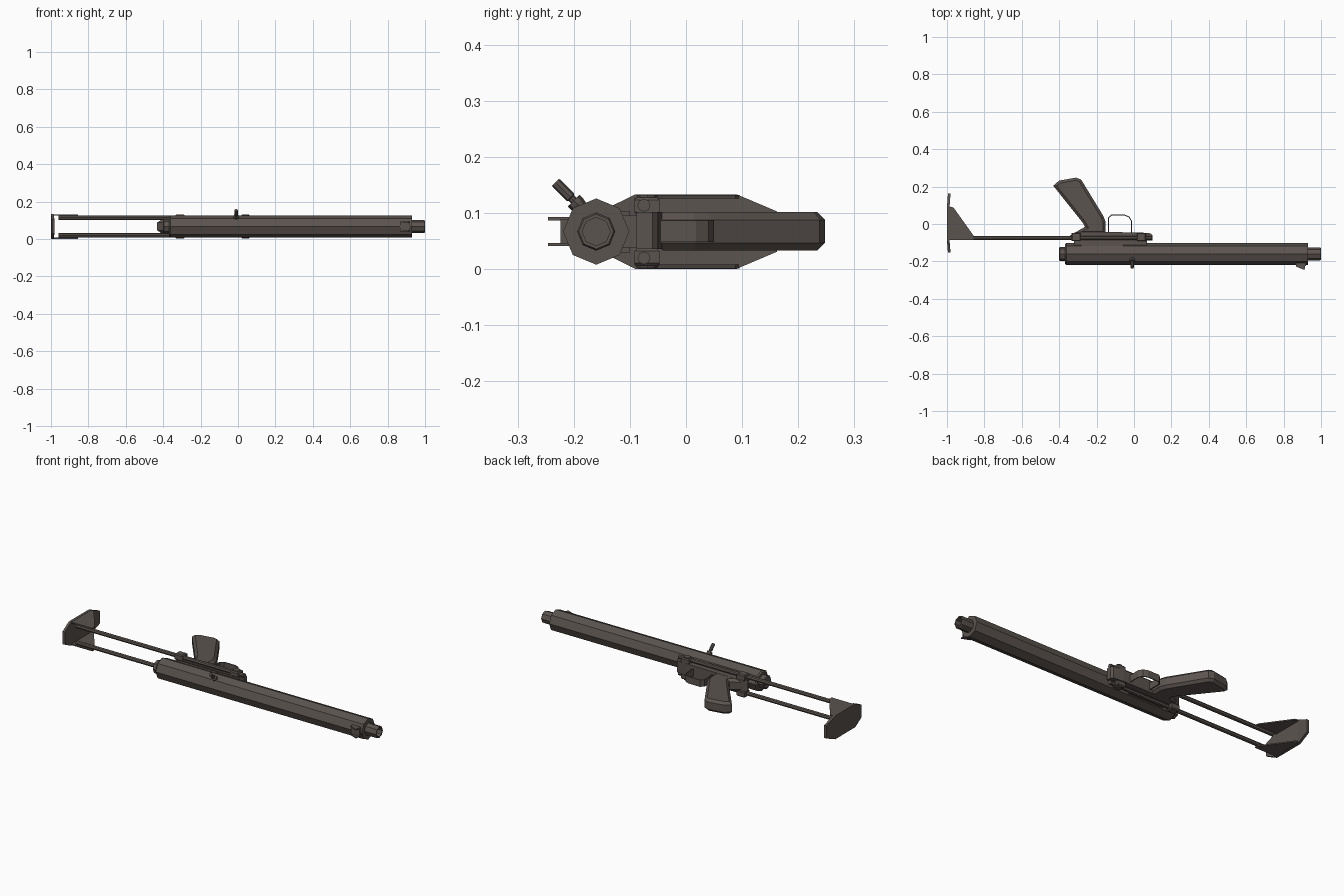
import bpy, bmesh, math
from mathutils import Vector

if "Cube" in bpy.data.objects:
    bpy.data.objects.remove(bpy.data.objects["Cube"])

CZ = 0.067          # mid-plane height
BY = -0.16          # barrel axis in y
RY = -0.075         # stock rod axis in y

mat = bpy.data.materials.new("dark gunmetal brown")
mat.diffuse_color = (0.105, 0.088, 0.078, 1)
mat.use_nodes = True
mat.node_tree.nodes["Principled BSDF"].inputs["Base Color"].default_value = mat.diffuse_color


def finish(name, bm):
    bmesh.ops.recalc_face_normals(bm, faces=bm.faces)
    me = bpy.data.meshes.new(name)
    bm.to_mesh(me)
    bm.free()
    ob = bpy.data.objects.new(name, me)
    bpy.context.collection.objects.link(ob)
    me.materials.append(mat)
    return ob


def loft(name, rings, cap=True):
    """Skin a list of equal-length point rings."""
    bm = bmesh.new()
    vs = [[bm.verts.new(p) for p in r] for r in rings]
    n = len(rings[0])
    for a, b in zip(vs, vs[1:]):
        for i in range(n):
            j = (i + 1) % n
            bm.faces.new((a[i], a[j], b[j], b[i]))
    if cap:
        bm.faces.new(vs[0])
        bm.faces.new(vs[-1])
    return finish(name, bm)


def prism(name, pts, z0, z1, bevel=0):
    """Extrude an x-y profile along z, optionally chamfering the rims."""
    ob = loft(name, [[(x, y, z) for x, y in pts] for z in (z0, z1)])
    if bevel:
        bm = bmesh.new()
        bm.from_mesh(ob.data)
        rim = [e for e in bm.edges if abs(e.verts[0].co.z - e.verts[1].co.z) < 1e-5]
        bmesh.ops.bevel(bm, geom=rim, offset=bevel, segments=1, affect='EDGES')
        bm.to_mesh(ob.data)
        bm.free()
    return ob


def box(name, x, y, z, bevel=0):
    pts = [(x[0], y[0]), (x[1], y[0]), (x[1], y[1]), (x[0], y[1])]
    return prism(name, pts, z[0], z[1], bevel)


def lathe(name, origin, axis, prof, n=8):
    """Faceted turning: prof holds (distance along axis, radius)."""
    q = Vector(axis).to_track_quat('Z', 'Y')
    o = Vector(origin)
    rings = [[o + q @ Vector((r * math.cos(k * math.tau / n), r * math.sin(k * math.tau / n), d))
              for k in range(n)] for d, r in prof]
    return loft(name, rings)


# Octagonal barrel shroud with rear cap and hollow muzzle
lathe("barrel_shroud", (0, BY, CZ), (1, 0, 0),
      [(-0.37, 0.052), (-0.362, 0.059), (0.93, 0.059), (0.93, 0.034)])
lathe("rear_cap", (0, BY, CZ), (1, 0, 0), [(-0.40, 0.032), (-0.396, 0.038), (-0.36, 0.038)])
lathe("muzzle", (0, BY, CZ), (1, 0, 0),
      [(0.92, 0.034), (0.995, 0.034), (1.0, 0.031), (1.0, 0.025), (0.93, 0.025)])

# Cover on the shroud above the receiver
box("shroud_cover", (-0.28, -0.06), (-0.122, -0.1), (0.03, 0.104))

# Receiver and lower rail
prism("receiver", [(-0.345, -0.065), (-0.32, -0.047), (-0.28, -0.042), (0.03, -0.045),
                   (0.09, -0.05), (0.10, -0.06), (0.10, -0.088), (-0.33, -0.088)], 0.036, 0.102)
box("receiver_rail", (-0.32, 0.07), (-0.13, -0.086), (0.038, 0.096))

# Pistol grip with chamfered sides
prism("grip", [(-0.33, -0.055), (-0.28, -0.025), (-0.262, -0.015), (-0.275, 0.008),
               (-0.432, 0.205), (-0.40, 0.232), (-0.31, 0.248), (-0.283, 0.238),
               (-0.165, 0.045), (-0.153, 0.015), (-0.153, -0.055)], 0.033, 0.102, 0.014)

# Trigger guard band
guard = [(-0.14, -0.05), (-0.14, 0.033), (-0.122, 0.05), (-0.05, 0.05),
         (-0.025, 0.04), (-0.012, 0.018), (-0.012, -0.05)]
inner = [(-0.135, -0.05), (-0.135, 0.031), (-0.12, 0.045), (-0.051, 0.045),
         (-0.028, 0.036), (-0.017, 0.017), (-0.017, -0.05)]
loft("trigger_guard", [[(a[0], a[1], 0.048), (a[0], a[1], 0.087), (b[0], b[1], 0.087), (b[0], b[1], 0.048)]
                       for a, b in zip(guard, inner)])

# Sliding stock: rods, clamps and side wings, mirrored about the mid-plane
for side, s in (("upper", 1), ("lower", -1)):
    def zs(a, b):
        return tuple(sorted((CZ + s * a, CZ + s * b)))
    lathe("stock_rod_" + side, (0, RY, CZ + s * 0.047), (1, 0, 0), [(-0.96, 0.0115), (0.095, 0.0115)])
    box("rear_clamp_" + side, (-0.335, -0.285), (-0.092, -0.047), zs(0.03, 0.064), 0.005)
    box("front_clamp_" + side, (0.015, 0.065), (-0.092, -0.047), zs(0.03, 0.061), 0.005)
    lathe("clamp_pin_" + side, (0.04, -0.069, CZ), (0, 0, s), [(0.03, 0.018), (0.065, 0.018)])
    prism("stock_wing_" + side, [(-0.99, -0.085), (-0.855, -0.085), (-0.855, -0.066),
                                 (-0.965, 0.088), (-0.99, 0.095)], *zs(0.059, 0.0655))
    # Front sight ears
    prism("sight_ear_" + side, [(0.865, -0.20), (0.865, -0.227), (0.912, -0.246),
                                (0.918, -0.20)], *zs(0.02, 0.026))
box("sight_base", (0.865, 0.92), (-0.224, -0.2), (0.045, 0.089))

# Butt plate: tapered hexagonal outline, slightly bent at the ends
rings = []
for y, x, h in ((-0.152, -0.985, 0.036), (-0.09, -0.99, 0.0665), (0.09, -0.99, 0.0665), (0.162, -0.985, 0.036)):
    rings.append([(x - 0.01, y, CZ - h), (x + 0.004, y, CZ - h), (x + 0.004, y, CZ + h), (x - 0.01, y, CZ + h)])
loft("butt_plate", rings)

# Angled cocking handle with collar and knob
lathe("cocking_handle", (-0.01, -0.182, 0.104), (0, -1, 1),
      [(0, 0.011), (0.018, 0.015), (0.026, 0.015), (0.026, 0.007), (0.032, 0.007),
       (0.034, 0.0095), (0.070, 0.0095), (0.072, 0.008)])
